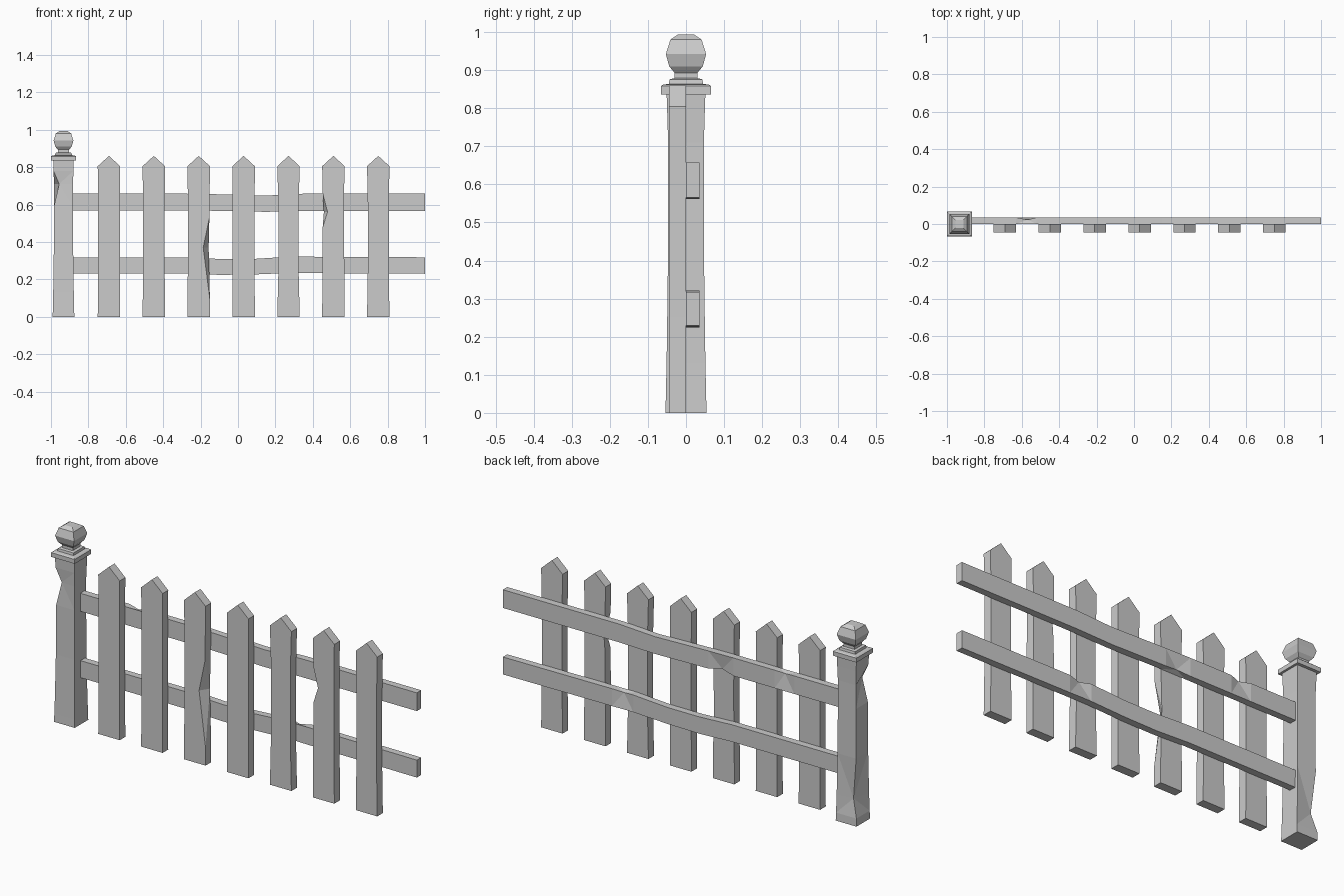
import bpy, bmesh
from mathutils import Vector

cube = bpy.data.objects.get("Cube")
if cube:
    bpy.data.objects.remove(cube, do_unlink=True)

grey = bpy.data.materials.new("plain_grey")
grey.use_nodes = True
colour = (0.6, 0.6, 0.6, 1)
grey.diffuse_color = colour
grey.node_tree.nodes["Principled BSDF"].inputs["Base Color"].default_value = colour


def loft(name, rings):
    """Skin a stack of four-cornered rings and close both ends."""
    bm = bmesh.new()
    loops = [[bm.verts.new(p) for p in ring] for ring in rings]
    for a, b in zip(loops, loops[1:]):
        for i in range(4):
            j = (i + 1) % 4
            bm.faces.new((a[i], a[j], b[j], b[i]))
    bm.faces.new(loops[0][::-1])
    bm.faces.new(loops[-1])
    bmesh.ops.remove_doubles(bm, verts=bm.verts, dist=0.0005)
    bmesh.ops.recalc_face_normals(bm, faces=bm.faces)
    # Split bent quads so every facet is flat
    bent = [f for f in bm.faces if len(f.verts) == 4 and
            abs((f.verts[3].co - f.verts[0].co).dot(
                (f.verts[1].co - f.verts[0].co).cross(f.verts[2].co - f.verts[0].co))) > 1e-7]
    bmesh.ops.triangulate(bm, faces=bent)
    mesh = bpy.data.meshes.new(name)
    bm.to_mesh(mesh)
    bm.free()
    mesh.materials.append(grey)
    obj = bpy.data.objects.new(name, mesh)
    bpy.context.collection.objects.link(obj)
    return obj


def ring_z(x, y0, y1, half, z):
    # Corners: front right, front left, back left, back right as seen from the front
    return [Vector(p) for p in ((x + half, y0, z), (x - half, y0, z),
                                (x - half, y1, z), (x + half, y1, z))]


# Pickets: centre spacing is even; waists and chips vary
def picket(index, waist, chips):
    x = -0.69 + 0.24 * index
    stations = {0: 0.06, 0.25: 0.06 - waist, 0.6: 0.06 - waist, 0.805: 0.06}
    if chips:
        stations = {z: 0.06 - waist * (0.1 < z < 0.75) for z in (0, *chips, 0.805)}
    rings = []
    for z, half in stations.items():
        ring = ring_z(x, -0.045, 0, half, z)
        for corner, dx in chips.get(z, {}).items():
            ring[corner].x += dx
        rings.append(ring)
    rings.append(ring_z(x, -0.045, 0, 0, 0.86))
    loft(f"picket_{index + 1}", rings)


waists = [0.002, 0.002, 0.003, 0.001, 0.006, 0.003, 0.004]
chipped = {2: {0.09: {}, 0.37: {0: -0.033, 3: -0.004}, 0.53: {}},
           5: {0.48: {}, 0.56: {1: 0.026, 2: 0.006}, 0.66: {}}}
for i, w in enumerate(waists):
    picket(i, w, chipped.get(i, {}))


# Rails: (x, bottom, top, chipped back corner, chip drop)
def rail(name, stations):
    rings = []
    for x, low, high, corner, drop in stations:
        ring = [Vector((x, 0, low)), Vector((x, 0.035, low)),
                Vector((x, 0.035, high)), Vector((x, 0, high))]
        if corner:
            ring[corner].z += drop
            ring[corner].y -= 0.012
        rings.append(ring)
    loft(name, rings)


rail("upper_rail", [(-0.89, 0.567, 0.658, 0, 0), (-0.63, 0.567, 0.658, 0, 0),
                    (-0.57, 0.567, 0.658, 2, -0.008), (-0.52, 0.567, 0.658, 0, 0),
                    (-0.29, 0.567, 0.658, 0, 0), (-0.22, 0.567, 0.657, 1, 0.012),
                    (-0.15, 0.567, 0.656, 0, 0), (0.15, 0.561, 0.648, 0, 0),
                    (0.35, 0.566, 0.658, 0, 0), (1, 0.566, 0.658, 0, 0)])
rail("lower_rail", [(-0.89, 0.232, 0.318, 0, 0), (-0.28, 0.232, 0.318, 0, 0),
                    (-0.1, 0.224, 0.309, 0, 0), (0.08, 0.226, 0.309, 0, 0),
                    (0.27, 0.234, 0.321, 0, 0), (0.33, 0.234, 0.321, 2, -0.008),
                    (0.39, 0.233, 0.321, 0, 0), (1, 0.23, 0.318, 0, 0)])

# Post: flared ends with two chipped corners
POST_X = -0.933
rings = []
for z, half in ((0, 0.054), (0.04, 0.053), (0.13, 0.051), (0.34, 0.048), (0.59, 0.047),
                (0.71, 0.047), (0.78, 0.049), (0.84, 0.051)):
    ring = ring_z(POST_X, -half, half, half + 0.004, z)
    if z == 0.13:
        ring[2] += Vector((0.024, -0.012, 0))
    if z == 0.71:
        ring[1] += Vector((0.028, 0.005, 0))
    rings.append(ring)
loft("post", rings)

# Square-turned cap and finial, (half width, height)
cap = [(0.066, 0.836), (0.066, 0.858), (0.06, 0.862), (0.045, 0.864), (0.043, 0.876),
       (0.03, 0.879), (0.03, 0.896)]
finial = [(0.03, 0.893), (0.044, 0.91), (0.053, 0.942), (0.041, 0.98), (0.022, 0.993)]
for name, profile in (("post_cap", cap), ("finial", finial)):
    loft(name, [ring_z(POST_X, -h, h, h, z) for h, z in profile])
